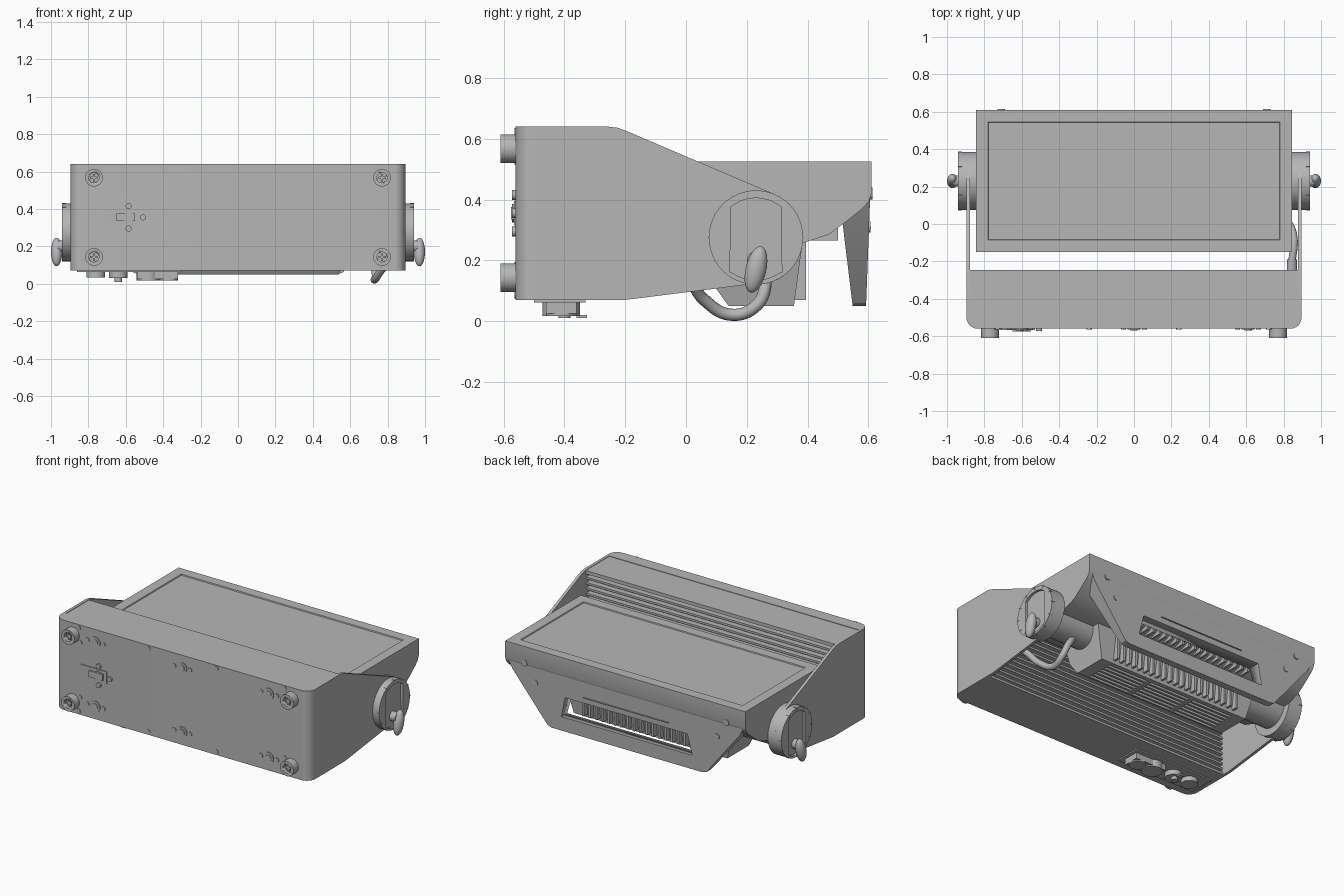
import bpy, bmesh, math
from math import sin, cos, radians
from mathutils import Matrix, Vector

cube = bpy.data.objects.get("Cube")
if cube:
    bpy.data.objects.remove(cube, do_unlink=True)

grey = bpy.data.materials.new("housing grey")
grey.use_nodes = True
grey.diffuse_color = (0.47, 0.47, 0.47, 1)
grey.node_tree.nodes["Principled BSDF"].inputs["Base Color"].default_value = (0.47, 0.47, 0.47, 1)


def finish(name, bm, smooth=True):
    bmesh.ops.recalc_face_normals(bm, faces=bm.faces)
    me = bpy.data.meshes.new(name)
    bm.to_mesh(me)
    bm.free()
    ob = bpy.data.objects.new(name, me)
    bpy.context.collection.objects.link(ob)
    me.materials.append(grey)
    if smooth:
        bpy.ops.object.select_all(action='DESELECT')
        bpy.context.view_layer.objects.active = ob
        ob.select_set(True)
        bpy.ops.object.shade_smooth_by_angle(angle=radians(30))
    return ob


def add_prism(bm, pts, axis, a, b):
    """Extrude a 2D outline along an axis from a to b."""
    place = {'x': lambda p, t: (t, p[0], p[1]),
             'y': lambda p, t: (p[0], t, p[1]),
             'z': lambda p, t: (p[0], p[1], t)}[axis]
    lo = [bm.verts.new(place(p, a)) for p in pts]
    hi = [bm.verts.new(place(p, b)) for p in pts]
    n = len(pts)
    bm.faces.new(lo)
    bm.faces.new(hi)
    for i in range(n):
        bm.faces.new((lo[i], lo[(i + 1) % n], hi[(i + 1) % n], hi[i]))


def add_box(bm, x, y, z):
    add_prism(bm, [(x[0], y[0]), (x[1], y[0]), (x[1], y[1]), (x[0], y[1])], 'z', *z)


def arc(cx, cy, r, a0, a1, n=10):
    return [(cx + r * cos(radians(a0 + (a1 - a0) * i / n)),
             cy + r * sin(radians(a0 + (a1 - a0) * i / n))) for i in range(n + 1)]


def circle(cx, cy, r, n=32):
    return arc(cx, cy, r, 0, 360, n)[:-1]


def prism(name, pts, axis, a, b):
    bm = bmesh.new()
    add_prism(bm, pts, axis, a, b)
    return finish(name, bm)


def boxes(name, items):
    bm = bmesh.new()
    for it in items:
        add_box(bm, *it)
    return finish(name, bm, False)


def cut(ob, cutter):
    mod = ob.modifiers.new("cut", 'BOOLEAN')
    mod.operation = 'DIFFERENCE'
    mod.solver = 'EXACT'
    mod.object = cutter
    cutter.hide_render = True
    cutter.hide_viewport = True
    cutter.display_type = 'WIRE'


# Base: rounded front sheet, core, caps and cooling fins
W = 0.895
prism("base_front", [(W, -0.48)] + arc(W - 0.06, -0.5, 0.06, 0, -90)
      + arc(-W + 0.06, -0.5, 0.06, -90, -180) + [(-W, -0.48)], 'z', 0.07, 0.64)
boxes("base_core", [((-0.88, 0.88), (-0.5, -0.285), (0.075, 0.635))])
boxes("base_caps", [((-0.88, 0.88), (-0.5, -0.245), z) for z in ((0.07, 0.085), (0.615, 0.637))])
boxes("base_fins", [((-0.877, 0.877), (-0.3, -0.25), (0.105 + 0.034 * i, 0.118 + 0.034 * i))
                    for i in range(15)])

# Yoke arms, tilt discs and knobs on both sides
PY, PZ = 0.23, 0.275
arm = ([(-0.49, 0.07), (-0.49, 0.64), (-0.26, 0.64), (-0.225, 0.636), (-0.195, 0.625)]
       + arc(PY, PZ, 0.155, 67, -97, 24) + [(-0.2, 0.07)])
window = arc(PY, PZ, 0.13, 50, 130, 8) + [(0.145, 0.16)] + arc(PY, PZ, 0.14, 235, 305, 8) + [(0.315, 0.16)]
for s, side in ((1, "left"), (-1, "right")):
    prism(side + "_arm", arm, 'x', s * 0.877, s * W)
    disc = prism(side + "_tilt_disc", circle(PY, PZ, 0.155, 48), 'x', s * 0.845, s * 0.94)
    cut(disc, prism(side + "_disc_recess", window, 'x', s * 0.925, s * 0.96))
    bm = bmesh.new()
    for k in range(12):
        a = 30 * k
        add_prism(bm, arc(PY, PZ, 0.157, a - 0.8, a + 0.8, 1) + arc(PY, PZ, 0.14, a + 0.8, a - 0.8, 1),
                  'x', s * 0.92, s * 0.942)
    finish(side + "_disc_marks", bm)
    prism(side + "_tilt_motor", circle(PY, PZ, 0.11), 'x', s * 0.5, s * 0.86)
    prism(side + "_knob_stem", circle(PY, 0.2, 0.03), 'x', s * 0.92, s * 0.965)
    bm = bmesh.new()
    bmesh.ops.create_uvsphere(bm, u_segments=24, v_segments=14, radius=1)
    bmesh.ops.transform(bm, verts=bm.verts, matrix=Matrix.Translation((s * 0.97, PY, 0.17))
                        @ Matrix.Rotation(radians(-13), 4, 'X') @ Matrix.Diagonal((0.03, 0.034, 0.078, 1)))
    finish(side + "_knob", bm)

# Rubber feet with a screw in each
for x in (-0.77, 0.77):
    for z in (0.143, 0.567):
        foot = prism("foot", circle(x, z, 0.047), 'y', -0.61, -0.55)
        cut(foot, prism("foot_bore", circle(x, z, 0.027), 'y', -0.62, -0.585))
        boxes("foot_screw", [((x - 0.02, x + 0.02), (-0.598, -0.58), (z - 0.006, z + 0.006)),
                             ((x - 0.006, x + 0.006), (-0.598, -0.58), (z - 0.02, z + 0.02))])

# Mounting sockets, screws and latch on the front sheet
bm = bmesh.new()
for x in (-0.61, 0, 0.61):
    for z in (0.152, 0.56):
        add_prism(bm, circle(x, z, 0.034), 'y', -0.565, -0.55)
        add_prism(bm, circle(x, z, 0.02, 16), 'y', -0.569, -0.55)
        for d in (-0.056, 0.056):
            add_prism(bm, circle(x + d, z, 0.014, 16), 'y', -0.565, -0.55)
for x, z in ((-0.24, 0.62), (0.24, 0.62), (-0.24, 0.09), (0.24, 0.09), (0.72, 0.62), (-0.73, 0.62),
             (0.72, 0.53), (-0.72, 0.53), (0.72, 0.18), (-0.72, 0.18), (0.72, 0.09), (-0.73, 0.09)):
    add_prism(bm, circle(x, z, 0.015, 16), 'y', -0.564, -0.55)
finish("front_sockets", bm)
bm = bmesh.new()
add_box(bm, (-0.71, -0.53), (-0.566, -0.55), (0.315, 0.395))
add_box(bm, (-0.65, -0.55), (-0.575, -0.55), (0.335, 0.375))
for x, z, r in ((-0.585, 0.355, 0.03), (-0.585, 0.415, 0.016), (-0.585, 0.295, 0.016), (-0.507, 0.355, 0.016)):
    add_prism(bm, circle(x, z, r, 20), 'y', -0.572, -0.55)
finish("latch", bm)

# Connectors under the base
bm = bmesh.new()
add_box(bm, (-0.86, -0.3), (-0.5, -0.33), (0.062, 0.08))
for x, r, z in ((-0.76, 0.05, 0.033), (-0.64, 0.05, 0.03), (-0.48, 0.062, 0.017), (-0.37, 0.05, 0.017)):
    add_prism(bm, circle(x, -0.41, r), 'z', z, 0.08)
add_box(bm, (-0.54, -0.32), (-0.46, -0.36), (0.025, 0.08))
add_box(bm, (-0.65, -0.62), (-0.36, -0.325), (0.01, 0.02))
add_prism(bm, circle(-0.64, -0.4, 0.02), 'z', 0.01, 0.05)
finish("connectors", bm)

# Lamp head: shell with a sunken top window
half = [(0.38, 0.525), (0.38, 0.42), (0.372, 0.395), (0.35, 0.37), (0.3, 0.33), (0.24, 0.285), (0.15, 0.255)]
bm = bmesh.new()
add_prism(bm, [(PY + y, z) for y, z in half] + [(PY - y, z) for y, z in reversed(half)], 'x', -0.845, 0.845)
bmesh.ops.recalc_face_normals(bm, faces=bm.faces)
top = max(bm.faces, key=lambda f: f.calc_center_median().z)
bmesh.ops.inset_region(bm, faces=[top], thickness=0.09)
bmesh.ops.inset_region(bm, faces=[top], thickness=0.004)
for v in top.verts:
    v.co.z -= 0.006
finish("head_shell", bm)

# Lower head body, narrower at the bottom, with a slotted grille
bm = bmesh.new()
add_prism(bm, [(0.07, 0.3), (0.09, 0.12), (0.14, 0.05), (0.355, 0.05), (0.375, 0.2), (0.39, 0.3)], 'x', -1, 1)
for v in bm.verts:
    v.co.x *= 0.54 + 0.25 * (v.co.z - 0.05)
body = finish("head_body", bm)
cut(body, boxes("grille_slots", [((x, x + 0.29), (0.15 + 0.032 * j, 0.168 + 0.032 * j), (0, 0.085))
                                 for x in (-0.46, -0.145, 0.17) for j in range(6)]))
boxes("head_fins", [((x, x + 0.014), y, z) for x in [-0.45 + 0.0445 * i for i in range(21)]
                    for y, z in (((0.34, 0.395), (0.07, 0.26)), ((0.38, 0.5), (0.265, 0.34)))])

# Tapered back panel with a window
bm = bmesh.new()
add_prism(bm, [(0.84, 0.44), (0.8, 0.36), (0.56, 0.06), (0.53, 0.05),
               (-0.53, 0.05), (-0.56, 0.06), (-0.8, 0.36), (-0.84, 0.44)], 'y', 0, 1)
for v in bm.verts:
    t = (v.co.z - 0.05) / 0.37
    v.co.y = 0.592 + 0.014 * t if v.co.y > 0.5 else 0.548 - 0.045 * t
panel = finish("back_panel", bm)
cut(panel, prism("panel_window", [(-0.46, 0.14), (0.46, 0.14), (0.43, 0.27), (-0.43, 0.27)], 'y', 0.4, 0.7))
bm = bmesh.new()
for x in (-0.71, 0.71):
    add_prism(bm, circle(x, 0.42, 0.02, 20), 'y', 0.59, 0.614)
    add_prism(bm, circle(x * 0.9, 0.31, 0.018, 20), 'y', 0.58, 0.606)
add_box(bm, (-0.3, 0.3), (0.59, 0.609), (0.305, 0.309))
finish("panel_screws", bm)

# Power cable between base and head
curve = bpy.data.curves.new("cable", 'CURVE')
curve.dimensions = '3D'
curve.bevel_depth = 0.02
curve.bevel_resolution = 4
curve.use_fill_caps = True
path = [(0.845, -0.2, 0.2), (0.855, -0.08, 0.19), (0.83, 0.0, 0.15), (0.765, 0.06, 0.07),
        (0.73, 0.15, 0.021), (0.735, 0.23, 0.05), (0.72, 0.26, 0.11), (0.66, 0.25, 0.2)]
spline = curve.splines.new('BEZIER')
spline.bezier_points.add(len(path) - 1)
for p, co in zip(spline.bezier_points, path):
    p.co = Vector(co)
    p.handle_left_type = p.handle_right_type = 'AUTO'
curve.materials.append(grey)
bpy.context.collection.objects.link(bpy.data.objects.new("cable", curve))
prism("cable_gland", circle(0.845, 0.2, 0.026, 12), 'y', -0.29, -0.19)
